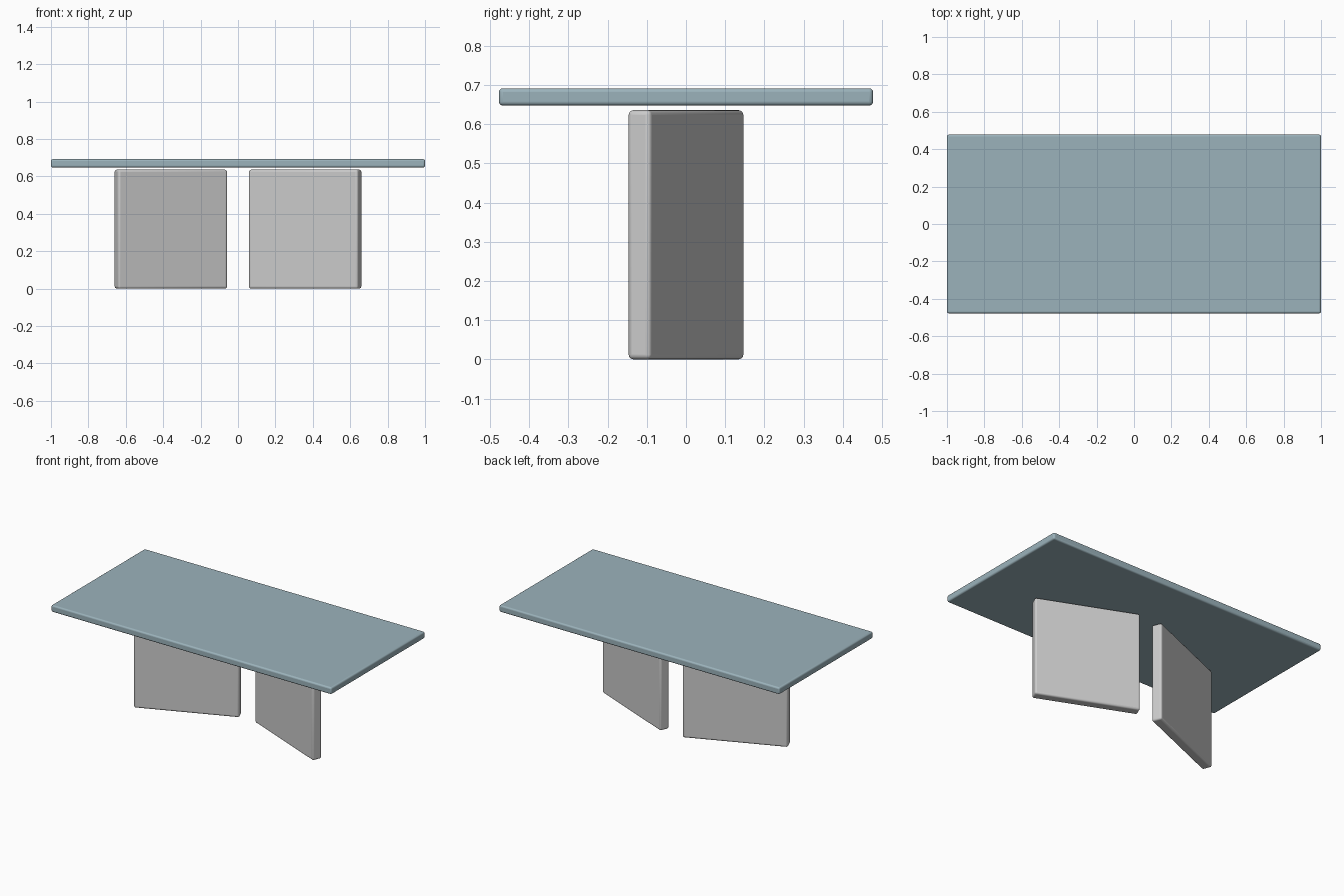
import bpy
from math import radians

if "Cube" in bpy.data.objects:
    bpy.data.objects.remove(bpy.data.objects["Cube"])


def rounded_box(name, size, center, turn, radius, color):
    bpy.ops.mesh.primitive_cube_add(size=1, location=center, rotation=(0, 0, turn))
    ob = bpy.context.object
    ob.name = name
    ob.scale = size
    bpy.ops.object.transform_apply(location=False, rotation=False, scale=True)
    bevel = ob.modifiers.new("soft_edges", 'BEVEL')
    bevel.width = radius
    bevel.segments = 4
    bpy.ops.object.shade_smooth_by_angle(angle=radians(40))
    if color:
        mat = bpy.data.materials.new(name + "_finish")
        mat.diffuse_color = color
        mat.use_nodes = True
        mat.node_tree.nodes["Principled BSDF"].inputs["Base Color"].default_value = mat.diffuse_color
        ob.data.materials.append(mat)
    return ob


# Table top
rounded_box("table_top", (2.0, 0.955, 0.044), (0, 0, 0.67), 0, 0.01,
            (0.33, 0.45, 0.50, 1))

# Two slab legs, mirrored in a shallow V with the inner ends towards the back
for side, label in ((-1, "left"), (1, "right")):
    rounded_box(label + "_leg", (0.632, 0.063, 0.636), (side * 0.359, 0, 0.318),
                -side * radians(22.5), 0.012, None)
